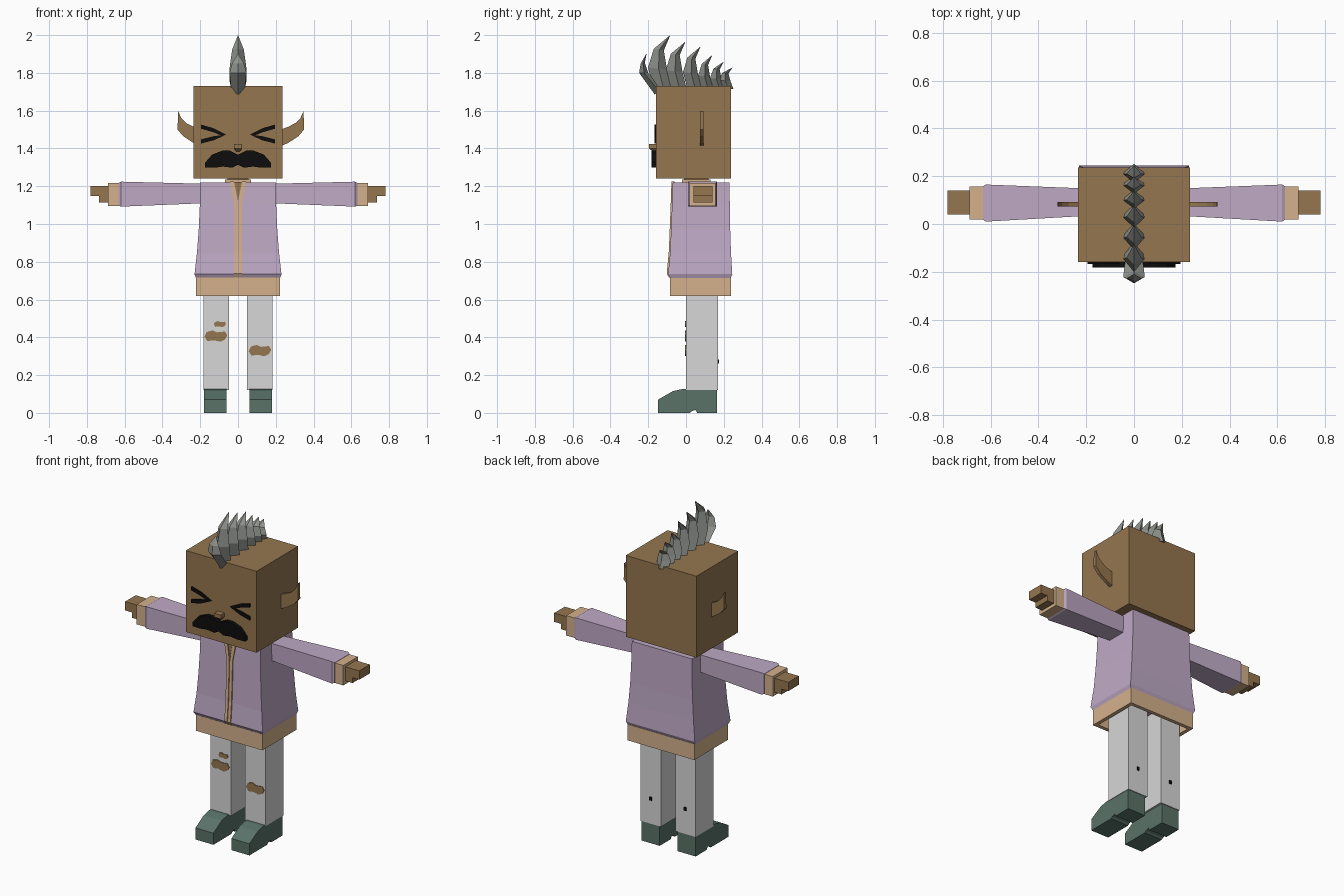
import bpy, bmesh

cube = bpy.data.objects.get("Cube")
if cube:
    bpy.data.objects.remove(cube, do_unlink=True)


def material(name, r, g, b):
    m = bpy.data.materials.new(name)
    m.use_nodes = True
    m.diffuse_color = (r, g, b, 1)
    node = m.node_tree.nodes["Principled BSDF"]
    node.inputs["Base Color"].default_value = (r, g, b, 1)
    node.inputs["Roughness"].default_value = 0.9
    return m


SKIN = material("brown skin", 0.3, 0.18, 0.078)
TAN = material("tan trim", 0.66, 0.44, 0.26)
LILAC = material("lilac cloth", 0.52, 0.4, 0.56)
PALE = material("pale grey cloth", 0.68, 0.68, 0.68)
GREEN = material("dark green leather", 0.1, 0.17, 0.14)
GREY = material("grey hair", 0.27, 0.285, 0.26)
BLACK = material("black", 0.004, 0.004, 0.004)


def loft(name, rings, mat, caps=True):
    """Skin a list of equal-length point rings; join last to first if uncapped."""
    bm = bmesh.new()
    loops = [[bm.verts.new(p) for p in ring] for ring in rings]
    pairs = list(zip(loops, loops[1:]))
    if caps:
        bm.faces.new(loops[0])
        bm.faces.new(loops[-1])
    else:
        pairs.append((loops[-1], loops[0]))
    n = len(loops[0])
    for a, b in pairs:
        for i in range(n):
            j = (i + 1) % n
            bm.faces.new((a[i], a[j], b[j], b[i]))
    bmesh.ops.recalc_face_normals(bm, faces=bm.faces)
    mesh = bpy.data.meshes.new(name)
    bm.to_mesh(mesh)
    bm.free()
    mesh.materials.append(mat)
    obj = bpy.data.objects.new(name, mesh)
    bpy.context.collection.objects.link(obj)
    return obj


def rect_z(x0, x1, y0, y1, z):
    return [(x0, y0, z), (x1, y0, z), (x1, y1, z), (x0, y1, z)]


def rect_x(x, y0, y1, z0, z1):
    return [(x, y0, z0), (x, y1, z0), (x, y1, z1), (x, y0, z1)]


def box(name, x0, x1, y0, y1, z0, z1, mat):
    return loft(name, [rect_z(x0, x1, y0, y1, z) for z in (z0, z1)], mat)


def plate(name, outline, y0, y1, mat):
    """Extrude an (x, z) outline along y."""
    return loft(name, [[(x, y, z) for x, z in outline] for y in (y0, y1)], mat)


# Head and neck
box("head", -0.235, 0.235, -0.16, 0.237, 1.24, 1.73, SKIN)
box("neck", -0.055, 0.055, -0.01, 0.12, 1.2, 1.25, SKIN)
box("collar", -0.068, 0.068, -0.02, 0.13, 1.215, 1.236, TAN)

# Nose
loft("nose", [rect_z(-0.008, 0.008, -0.175, -0.155, 1.383),
              rect_z(-0.022, 0.022, -0.195, -0.155, 1.4),
              rect_z(-0.022, 0.022, -0.195, -0.155, 1.423)], SKIN)

# Moustache
half = [(0.03, 1.298), (0.08, 1.304), (0.125, 1.298), (0.174, 1.3), (0.174, 1.325),
        (0.137, 1.367), (0.084, 1.388), (0.042, 1.388)]
outline = [(0, 1.314)] + half + [(0, 1.367)] + [(-x, z) for x, z in reversed(half)]
plate("moustache", outline, -0.183, -0.155, BLACK)

for s, side in ((1, "left"), (-1, "right")):
    # Squeezed eyes
    for z, part in ((1.515, "upper"), (1.437, "lower")):
        t = 0.011
        eye = [(s * 0.195, z - t), (s * 0.195, z + t), (s * 0.13, 1.474 + (z - 1.474) * 0.55 + t),
               (s * 0.063, 1.474), (s * 0.08, 1.465), (s * 0.13, 1.474 + (z - 1.474) * 0.55 - t)]
        plate(f"{side}_eye_{part}_line", eye, -0.167, -0.158, BLACK)

    # Pointed ears
    shift = 0.03 if s > 0 else 0
    ear = [(0.17, 1.40), (0.237, 1.43), (0.29, 1.465), (0.32, 1.5), (0.317, 1.598),
           (0.3, 1.56), (0.275, 1.535), (0.237, 1.515), (0.17, 1.49)]
    ear = [(s * (x + shift), z) for x, z in ear]
    plate(f"{side}_ear", ear, 0.073, 0.093, SKIN)

    # Sleeve, cuff and hand
    loft(f"{side}_sleeve", [rect_x(s * 0.18, 0.035, 0.148, 1.11, 1.213),
                            rect_x(s * 0.62, 0.01, 0.165, 1.092, 1.224),
                            rect_x(s * 0.632, 0.018, 0.158, 1.098, 1.218)], LILAC)
    loft(f"{side}_cuff", [rect_x(s * x, 0.019, 0.157, 1.096, 1.216) for x in (0.625, 0.688)], TAN)
    palm = [(0.67, 1.115), (0.735, 1.115), (0.735, 1.147), (0.78, 1.147), (0.78, 1.2), (0.67, 1.2)]
    plate(f"{side}_hand", [(s * x, z) for x, z in palm], 0.04, 0.14, SKIN)

    # Trouser leg
    x0, x1 = sorted((s * 0.048, s * 0.183))
    box(f"{side}_leg", x0, x1, 0, 0.17, 0.12, 0.74, PALE)
    box(f"{side}_leg_back_mark", s * 0.115 - 0.008, s * 0.115 + 0.008, 0.168, 0.176, 0.262, 0.282, BLACK)

    # Shoe
    shoe = [(-0.148, 0), (-0.148, 0.07), (-0.07, 0.115), (-0.02, 0.126), (0.165, 0.122),
            (0.165, 0), (0.06, 0), (0.05, 0.016), (0.03, 0.008), (0.02, 0)]
    loft(f"{side}_shoe", [[(s * x, y, z) for y, z in shoe] for x in (0.06, 0.18)], GREEN)

# Ripped knees
rip = [(-1, -0.1), (-0.75, -0.9), (-0.2, -0.75), (0.4, -1), (0.8, -0.6), (1, 0.1),
       (0.8, 0.8), (0.1, 0.65), (-0.3, 1), (-0.8, 0.7)]
for name, cx, cz, w, h in (("right_knee_rip", -0.117, 0.407, 0.06, 0.03),
                           ("right_thigh_rip", -0.096, 0.47, 0.032, 0.016),
                           ("left_knee_rip", 0.116, 0.33, 0.06, 0.03)):
    plate(name, [(cx + x * w, cz + z * h) for x, z in rip], -0.004, 0.002, SKIN)

# Jacket body, flared towards the bottom: (z, half width, front, back)
levels = [(0.713, 0.222, -0.083, 0.235), (0.734, 0.23, -0.095, 0.245), (0.85, 0.217, -0.084, 0.238),
          (0.97, 0.208, -0.079, 0.234), (1.1, 0.202, -0.074, 0.232), (1.22, 0.2, -0.07, 0.23)]
loft("jacket", [rect_z(-w, w, f, b, z) for z, w, f, b in levels], LILAC)

# Hollow hem band
loft("jacket_hem", [rect_z(-w, w, f, b, z) for w, f, b, z in
                    ((0.222, -0.085, 0.238, 0.716), (0.222, -0.085, 0.238, 0.62),
                     (0.2, -0.063, 0.216, 0.62), (0.2, -0.063, 0.216, 0.716))], TAN, caps=False)

# Zip strips that open into a small collar
for s, side in ((1, "left"), (-1, "right")):
    rings = []
    for z, w, f, b in levels:
        top = z > 1.2
        inner, outer = (0.02, 0.042) if top else (0.002, 0.02)
        rings.append(rect_z(s * inner, s * outer, f - 0.007, f + 0.01, z + 0.004))
    loft(f"{side}_zip_strip", rings, TAN)
plate("open_neck", [(-0.02, 1.222), (0.02, 1.222), (0, 1.12)], -0.076, -0.068, SKIN)


# Mohawk spikes: diamond sections between a front and a back edge
def spike(name, front, back, tip):
    rings = []
    for (fy, fz), (by, bz), w in zip(front, back, (0.036, 0.045, 0.031)):
        my, mz = fy * 0.45 + by * 0.55, (fz + bz) / 2
        rings.append([(0, fy, fz), (w, my, mz), (0, by, bz), (-w, my, mz)])
    y, z = tip
    e = 0.001
    rings.append([(0, y - e, z), (e, y, z), (0, y + e, z), (-e, y, z)])
    loft(name, rings, GREY)


spike("forelock", [(-0.165, 1.685), (-0.248, 1.8), (-0.24, 1.85)],
      [(-0.13, 1.73), (-0.2, 1.8), (-0.218, 1.855)], (-0.21, 1.9))
tips = [(-0.085, 1.998), (-0.005, 1.963), (0.075, 1.937), (0.137, 1.892), (0.198, 1.858), (0.245, 1.828)]
for i, (y, z) in enumerate(tips):
    h = z - 1.715
    k = max(0.62, h / 0.28)
    spike(f"mohawk_spike_{i + 1}",
          [(y - 0.085 * k, 1.715), (y - 0.115 * k, 1.715 + 0.4 * h), (y - 0.085 * k, 1.715 + 0.75 * h)],
          [(y + 0.01 * k, 1.715), (y - 0.015 * k, 1.715 + 0.36 * h), (y - 0.032 * k, 1.715 + 0.72 * h)],
          (y, z))
